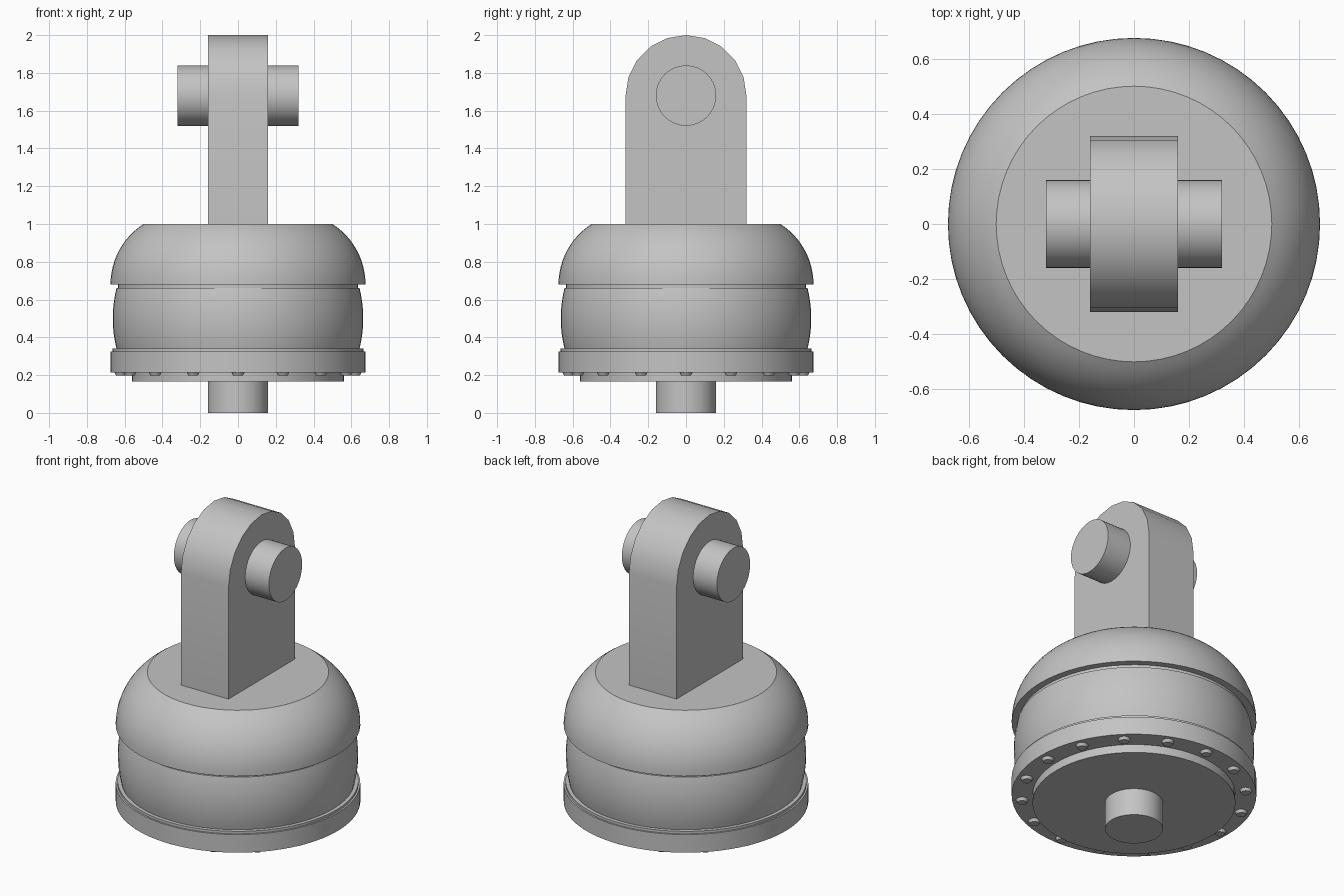
import bpy, bmesh, math
from mathutils import Matrix

if "Cube" in bpy.data.objects:
    bpy.data.objects.remove(bpy.data.objects["Cube"])

metal = bpy.data.materials.new("grey_metal")
metal.diffuse_color = (0.55, 0.55, 0.55, 1)
metal.use_nodes = True
metal.node_tree.nodes["Principled BSDF"].inputs["Base Color"].default_value = metal.diffuse_color


def finish(name, bm, angle=35):
    bmesh.ops.recalc_face_normals(bm, faces=bm.faces)
    mesh = bpy.data.meshes.new(name)
    bm.to_mesh(mesh)
    bm.free()
    mesh.materials.append(metal)
    ob = bpy.data.objects.new(name, mesh)
    bpy.context.collection.objects.link(ob)
    bpy.ops.object.select_all(action='DESELECT')
    ob.select_set(True)
    bpy.context.view_layer.objects.active = ob
    bpy.ops.object.shade_smooth_by_angle(angle=math.radians(angle))
    return ob


def lathe(name, profile, sides=64):
    """Closed solid from (radius, z) points, capped at both ends."""
    bm = bmesh.new()
    rings = []
    for r, z in profile:
        rings.append([bm.verts.new((r * math.cos(a), r * math.sin(a), z))
                      for a in (2 * math.pi * i / sides for i in range(sides))])
    for lo, hi in zip(rings, rings[1:]):
        for i in range(sides):
            j = (i + 1) % sides
            bm.faces.new((lo[i], lo[j], hi[j], hi[i]))
    bm.faces.new(rings[0][::-1])
    bm.faces.new(rings[-1])
    return finish(name, bm)


# Domed cap: arc from the lip up to the flat top
top = math.asin(0.32 / 0.38)
lathe("domed_cap", [(0.295 + 0.38 * math.cos(top * i / 12), 0.68 + 0.38 * math.sin(top * i / 12))
                    for i in range(13)])

# Bulging middle: slice of a sphere, with a narrow groove below the cap
lathe("barrel_body", [(math.sqrt(0.663 ** 2 - (z - 0.5) ** 2), z)
                      for z in (0.34 + 0.32 * i / 12 for i in range(13))])
lathe("groove_neck", [(0.635, 0.65), (0.635, 0.69)])

# Base: stepped rim, flange, lower plate and stub shaft
lathe("rim_step", [(0.665, 0.32), (0.665, 0.34)])
lathe("base_flange", [(0.675, 0.215), (0.675, 0.325)])
lathe("lower_plate", [(0.56, 0.165), (0.56, 0.22)])
lathe("stub_shaft", [(0.16, 0.0), (0.16, 0.17)], 32)

# Low domed bolt heads under the flange
bm = bmesh.new()
for i in range(16):
    a = 2 * math.pi * i / 16
    place = Matrix.Translation((0.62 * math.cos(a), 0.62 * math.sin(a), 0.207))
    bmesh.ops.create_cone(bm, cap_ends=True, segments=16, radius1=0.026, radius2=0.035,
                          depth=0.018, matrix=place)
finish("bolt_heads", bm, 60)

# Upright lug with a rounded top, extruded along x
bm = bmesh.new()
outline = [(-0.32, 0.99)] + [(-0.32 * math.cos(math.pi * i / 10), 1.68 + 0.32 * math.sin(math.pi * i / 10))
                             for i in range(11)] + [(0.32, 0.99)]
face = bm.faces.new([bm.verts.new((-0.16, y, z)) for y, z in outline])
side = bmesh.ops.extrude_face_region(bm, geom=[face], use_keep_orig=True)
bmesh.ops.translate(bm, vec=(0.32, 0, 0),
                    verts=[v for v in side["geom"] if isinstance(v, bmesh.types.BMVert)])
finish("upright_lug", bm)

# Cross pin through the lug
bm = bmesh.new()
bmesh.ops.create_cone(bm, cap_ends=True, segments=32, radius1=0.16, radius2=0.16, depth=0.64,
                      matrix=Matrix.Translation((0, 0, 1.68)) @ Matrix.Rotation(math.pi / 2, 4, 'Y'))
finish("cross_pin", bm)
